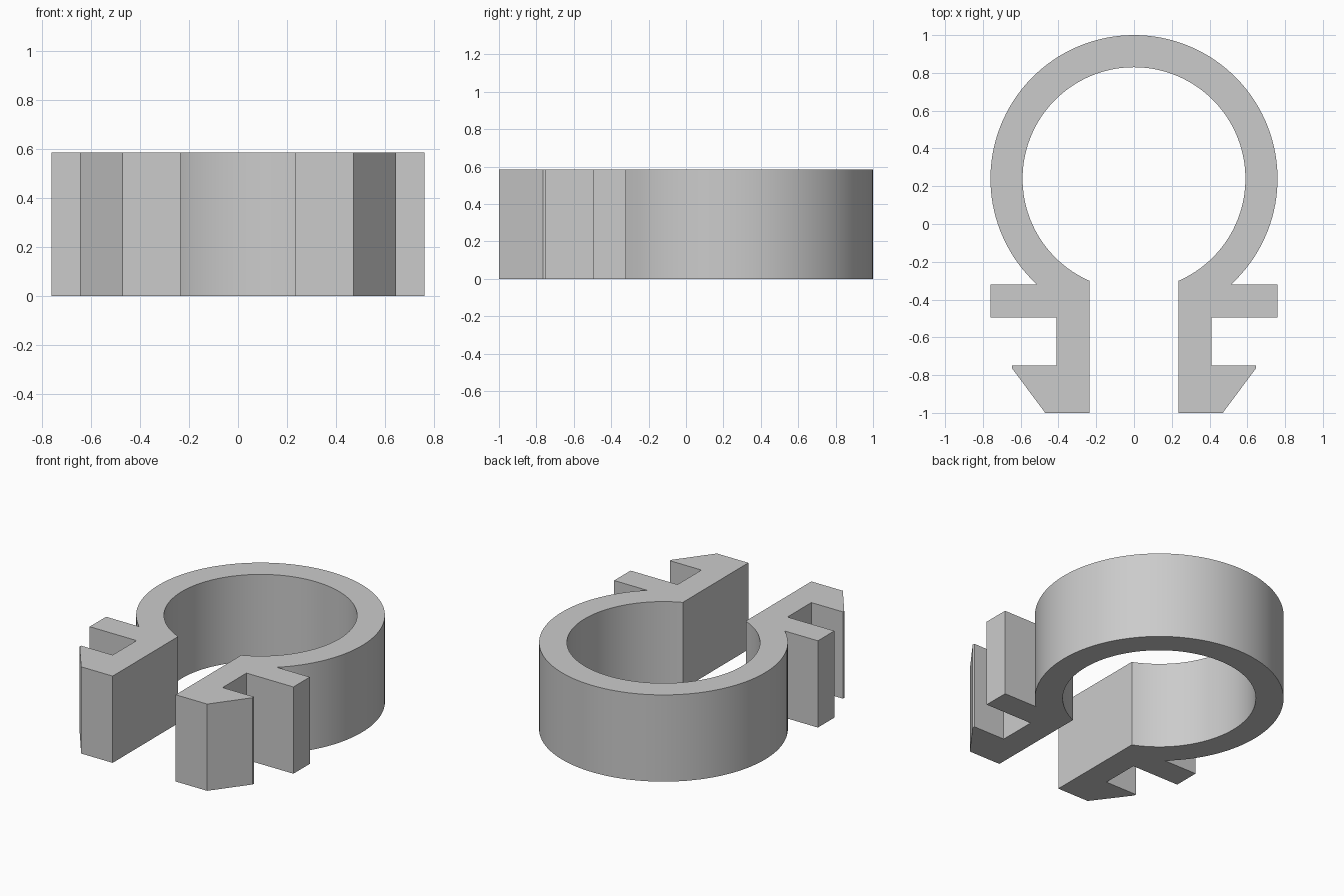
import bpy
import bmesh
from math import asin, acos, sin, cos, pi, radians

if "Cube" in bpy.data.objects:
    bpy.data.objects.remove(bpy.data.objects["Cube"], do_unlink=True)

HEIGHT = 0.585
CENTRE_Y = 0.24
OUTER, INNER = 0.76, 0.59
STEM_IN, STEM_OUT = 0.235, 0.41
ARM_TOP, ARM_BOTTOM = -0.32, -0.495
STEPS = 48


def arc(radius, start, end):
    """Points along a ring edge, from the start angle to the end angle."""
    return [(radius * cos(start + (end - start) * i / STEPS),
             CENTRE_Y + radius * sin(start + (end - start) * i / STEPS))
            for i in range(STEPS + 1)]


# Left half of the outline: outer ring, stop arm, stem, barb, inner ring
outer_start = asin((ARM_TOP - CENTRE_Y) / OUTER)
inner_end = -acos(STEM_IN / INNER)
outer_edge = arc(OUTER, pi / 2, outer_start)
leg = [(OUTER, ARM_TOP), (OUTER, ARM_BOTTOM), (STEM_OUT, ARM_BOTTOM),
       (STEM_OUT, -0.75), (0.645, -0.75), (0.645, -0.765),
       (0.47, -1), (STEM_IN, -1)]
inner_edge = arc(INNER, inner_end, pi / 2)
half = outer_edge + leg + inner_edge

# Mirror to the full outline, sharing the two points on the centre line
outline = half + [(-x, y) for x, y in reversed(half[1:-1])]

# Extrude the outline into the clip
bm = bmesh.new()
base = bm.faces.new([bm.verts.new((x, y, 0)) for x, y in outline])
top = bmesh.ops.extrude_face_region(bm, geom=[base], use_keep_orig=True)["geom"]
bmesh.ops.translate(bm, vec=(0, 0, HEIGHT),
                    verts=[g for g in top if isinstance(g, bmesh.types.BMVert)])
bmesh.ops.recalc_face_normals(bm, faces=bm.faces)
mesh = bpy.data.meshes.new("ring_clip")
bm.to_mesh(mesh)
bm.free()
clip = bpy.data.objects.new("ring_clip", mesh)
bpy.context.collection.objects.link(clip)

# Plain grey material
grey = bpy.data.materials.new("light_grey")
grey.use_nodes = True
colour = (0.6, 0.6, 0.6, 1)
grey.diffuse_color = colour
grey.node_tree.nodes["Principled BSDF"].inputs["Base Color"].default_value = colour
mesh.materials.append(grey)

# Smooth the curved walls, keep the corners sharp
bpy.ops.object.select_all(action="DESELECT")
clip.select_set(True)
bpy.context.view_layer.objects.active = clip
bpy.ops.object.shade_smooth_by_angle(angle=radians(20))
